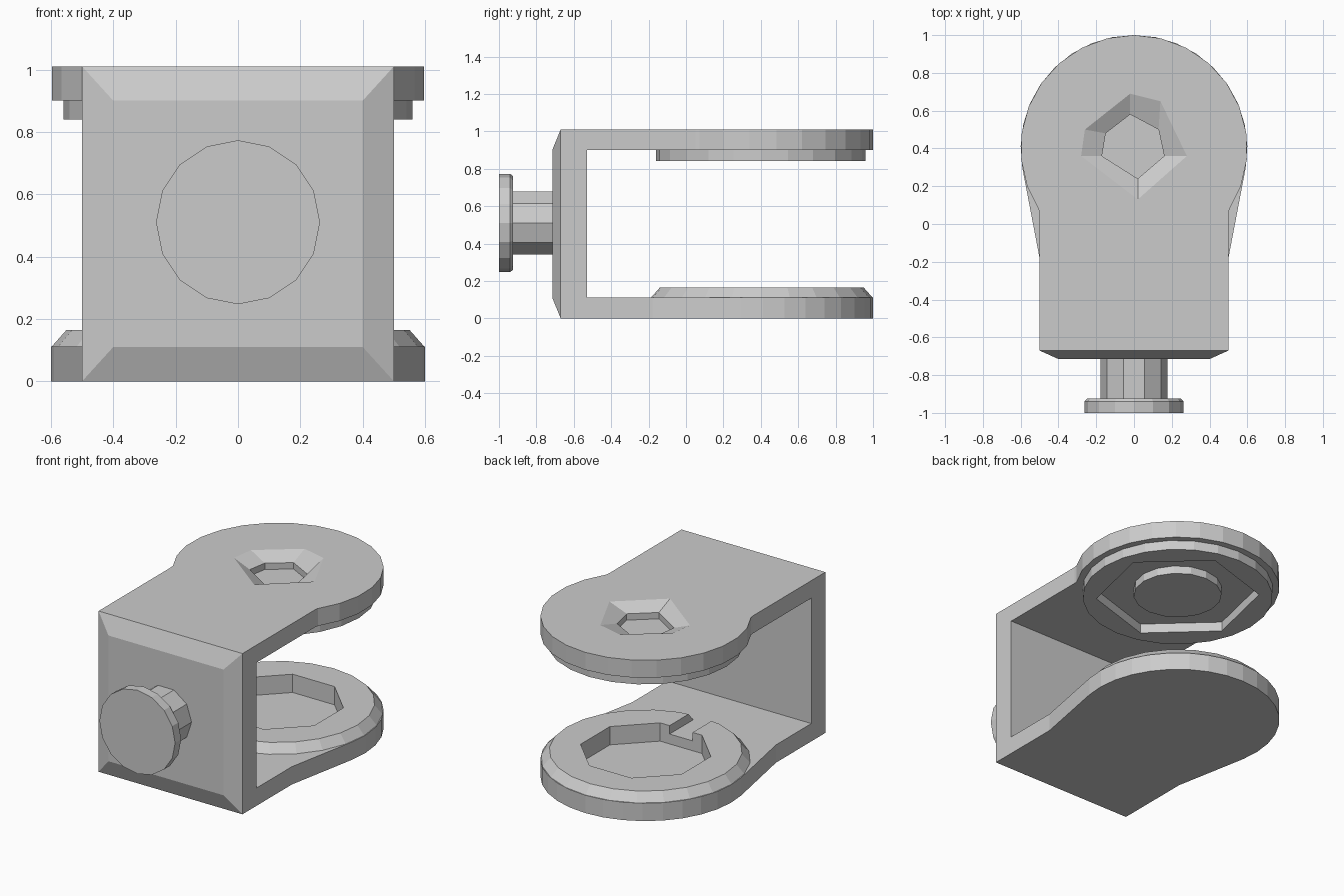
import bpy, bmesh, math
from mathutils import Matrix

cube = bpy.data.objects.get("Cube")
if cube:
    bpy.data.objects.remove(cube, do_unlink=True)

grey = bpy.data.materials.new("plain grey")
grey.use_nodes = True
GREY = (0.6, 0.6, 0.6, 1)
grey.diffuse_color = GREY
grey.node_tree.nodes["Principled BSDF"].inputs["Base Color"].default_value = GREY


def loft(name, layers, turn=None):
    """Solid through a stack of (outline, height) layers with equal point counts."""
    bm = bmesh.new()
    rings = [[bm.verts.new((x, y, z)) for x, y in pts] for pts, z in layers]
    n = len(rings[0])
    for low, high in zip(rings, rings[1:]):
        for i in range(n):
            j = (i + 1) % n
            bm.faces.new((low[i], low[j], high[j], high[i]))
    bm.faces.new(rings[0][::-1])
    bm.faces.new(rings[-1])
    if turn:
        bm.transform(turn)
    bmesh.ops.recalc_face_normals(bm, faces=bm.faces)
    mesh = bpy.data.meshes.new(name)
    bm.to_mesh(mesh)
    bm.free()
    mesh.materials.append(grey)
    ob = bpy.data.objects.new(name, mesh)
    bpy.context.collection.objects.link(ob)
    return ob


def circle(r, n, cy=0.4, phase=0.0):
    return [(r * math.cos(phase + math.tau * i / n), cy + r * math.sin(phase + math.tau * i / n))
            for i in range(n)]


def rect(x0, x1, y0, y1):
    return [(x0, y0), (x1, y0), (x1, y1), (x0, y1)]


def cut(ob, *cutters):
    """Subtract each cutter and bake the result."""
    for c in cutters:
        mod = ob.modifiers.new("cut", "BOOLEAN")
        mod.operation, mod.solver, mod.object = "DIFFERENCE", "EXACT", c
        c.hide_render = True
    deps = bpy.context.evaluated_depsgraph_get()
    baked = bpy.data.meshes.new_from_object(ob.evaluated_get(deps))
    ob.modifiers.clear()
    ob.data = baked


def arm_outline(start_deg, neck_y):
    """Straight arm that widens into a round end."""
    a0 = math.radians(start_deg)
    span = math.pi - 2 * a0
    arc = [(0.6 * math.cos(a0 + span * i / 18), 0.4 + 0.6 * math.sin(a0 + span * i / 18))
           for i in range(19)]
    return [(-0.5, neck_y), (-0.5, BACK), (0.5, BACK), (0.5, neck_y)] + arc


BACK = -0.53
HEIGHT = 1.01

# Upright plate with a shallow bevelled front
facing = Matrix.Rotation(math.radians(90), 4, "X")
full = rect(-0.5, 0.5, 0, HEIGHT)
loft("upright_plate", [(full, -BACK), (full, 0.67), (rect(-0.4, 0.4, 0.11, 0.9), 0.715)], facing)

# Knob on the front
knob_z = 0.51
loft("knob_neck", [(circle(0.178, 10, knob_z), 0.70), (circle(0.178, 10, knob_z), 0.94)], facing)
loft("knob_head", [(circle(r, 16, knob_z), d) for r, d in
                   ((0.25, 0.925), (0.263, 0.94), (0.263, 1.0))], facing)

# Upper arm with a faceted pocket
top = arm_outline(-33, 0.05)
upper_arm = loft("upper_arm", [(top, 0.9), (top, HEIGHT)])
inner = [(-0.17, 0.36), (0.02, 0.24), (0.16, 0.36), (0.13, 0.5), (-0.02, 0.58), (-0.15, 0.48)]
outer = [(-0.28, 0.36), (0.02, 0.13), (0.28, 0.36), (0.14, 0.65), (-0.02, 0.69), (-0.26, 0.5)]
above = [(x * 1.1, 0.4 + (y - 0.4) * 1.1) for x, y in outer]
pocket = loft("pocket_cutter", [(inner, 0.925), (inner, 0.965), (outer, HEIGHT), (above, HEIGHT + 0.03)])
cut(upper_arm, pocket)

# Ring and round boss under the upper arm
ring = circle(0.56, 24)
upper_ring = loft("upper_ring", [(ring, 0.84), (ring, 0.9)])
hollow = circle(0.48, 6, phase=0.3)
ring_cutter = loft("ring_cutter", [(hollow, 0.8), (hollow, 0.95)])
cut(upper_ring, ring_cutter)
boss = circle(0.26, 16)
loft("upper_boss", [(boss, 0.85), (boss, 0.9)])

# Lower arm and its chamfered rim, sharing one recess
low = arm_outline(-10, -0.18)
lower_arm = loft("lower_arm", [(low, 0.0), (low, 0.112)])
lower_rim = loft("lower_rim", [(circle(0.597, 24), 0.112), (circle(0.55, 24), 0.165)])
well = circle(0.38, 8, phase=math.pi / 8)
recess = loft("recess_cutter", [(well, 0.05), (well, 0.3)])
slot = rect(-0.08, 0.08, -0.3, 0.3)
channel = loft("channel_cutter", [(slot, 0.08), (slot, 0.3)])
cut(lower_arm, recess)
cut(lower_rim, recess, channel)

for helper in (pocket, ring_cutter, recess, channel):
    bpy.data.objects.remove(helper, do_unlink=True)
